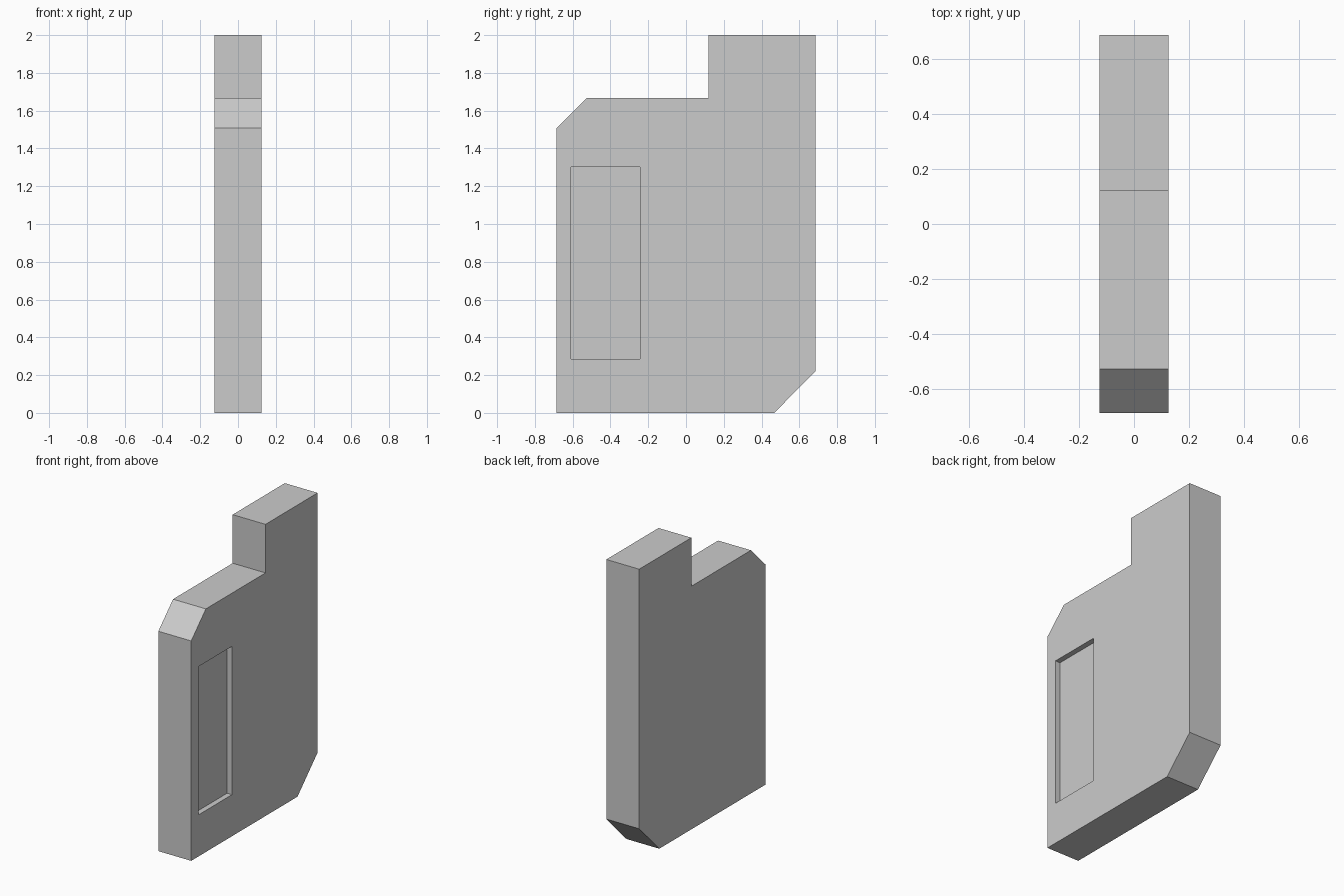
import bpy, bmesh

if "Cube" in bpy.data.objects:
    bpy.data.objects.remove(bpy.data.objects["Cube"])

HALF = 0.1245   # half thickness
DEPTH = 0.037   # recess depth


def slab(name, profile, x0, x1):
    """Extrude a (y, z) outline along x."""
    bm = bmesh.new()
    face = bm.faces.new([bm.verts.new((x0, y, z)) for y, z in profile])
    ext = bmesh.ops.extrude_face_region(bm, geom=[face])
    verts = [v for v in ext["geom"] if isinstance(v, bmesh.types.BMVert)]
    bmesh.ops.translate(bm, verts=verts, vec=(x1 - x0, 0, 0))
    bmesh.ops.recalc_face_normals(bm, faces=bm.faces)
    mesh = bpy.data.meshes.new(name)
    bm.to_mesh(mesh)
    bm.free()
    obj = bpy.data.objects.new(name, mesh)
    bpy.context.collection.objects.link(obj)
    return obj


# Main plate with stepped top and two chamfered corners
plate = slab("plate", [(-0.685, 0), (0.467, 0), (0.685, 0.22), (0.685, 2),
                       (0.12, 2), (0.12, 1.667), (-0.526, 1.667),
                       (-0.685, 1.508)], -HALF, HALF)

# Shallow rectangular recess on the right side
cutter = slab("recess_cutter", [(-0.608, 0.285), (-0.243, 0.285),
                                (-0.243, 1.302), (-0.608, 1.302)],
              HALF - DEPTH, HALF + 0.1)
cut = plate.modifiers.new("recess", 'BOOLEAN')
cut.operation = 'DIFFERENCE'
cut.solver = 'EXACT'
cut.object = cutter

# Apply the cut and drop the helper
bpy.context.view_layer.objects.active = plate
bpy.ops.object.modifier_apply(modifier=cut.name)
bpy.data.objects.remove(cutter)
